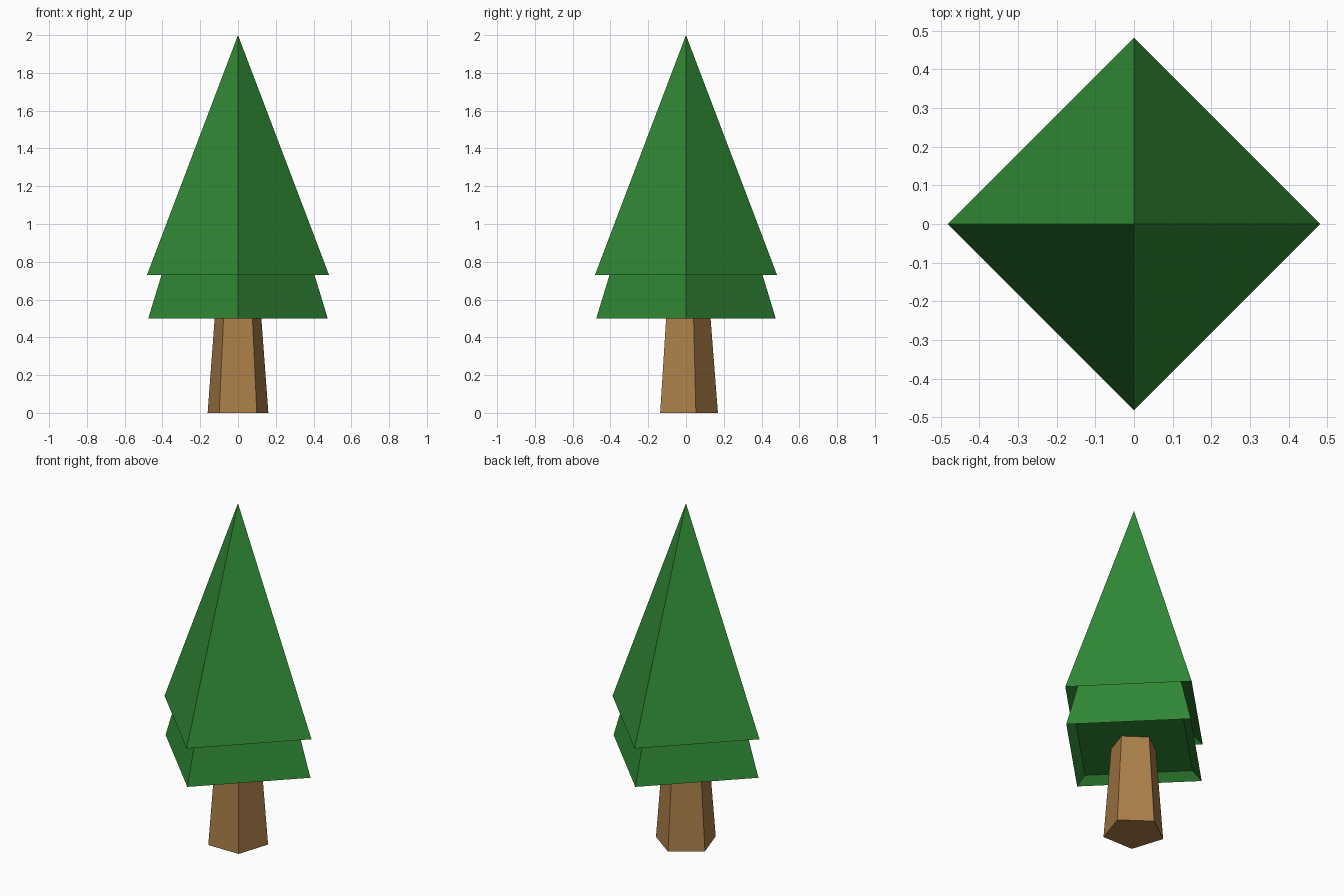
import bpy, bmesh
from math import cos, sin, pi

if "Cube" in bpy.data.objects:
    bpy.data.objects.remove(bpy.data.objects["Cube"])


def make_material(name, rgb):
    mat = bpy.data.materials.new(name)
    mat.diffuse_color = (*rgb, 1)
    mat.use_nodes = True
    mat.node_tree.nodes["Principled BSDF"].inputs["Base Color"].default_value = mat.diffuse_color
    return mat


def lathe(name, profile, sides, start, mat):
    """Sweep (radius, z) points round the z axis with flat sides; radius 0 makes a tip."""
    bm = bmesh.new()
    rings = []
    for r, z in profile:
        if r == 0:
            rings.append([bm.verts.new((0, 0, z))] * sides)
        else:
            angles = [start + 2 * pi * i / sides for i in range(sides)]
            rings.append([bm.verts.new((r * cos(a), r * sin(a), z)) for a in angles])
    for a, b in zip(rings, rings[1:]):
        for i in range(sides):
            j = (i + 1) % sides
            bm.faces.new(dict.fromkeys((a[i], a[j], b[j], b[i])))
    # Flat caps on open ends
    for ring in (rings[0], rings[-1]):
        if len(set(ring)) > 1:
            bm.faces.new(ring)
    bmesh.ops.recalc_face_normals(bm, faces=bm.faces)
    mesh = bpy.data.meshes.new(name)
    bm.to_mesh(mesh)
    bm.free()
    mesh.materials.append(mat)
    obj = bpy.data.objects.new(name, mesh)
    bpy.context.collection.objects.link(obj)
    return obj


bark = make_material("bark", (0.40, 0.21, 0.065))
needles = make_material("needles", (0.03, 0.25, 0.036))

# Five-sided tapering trunk, one corner pointing to the back
lathe("trunk", [(0.169, 0), (0.127, 0.54)], 5, pi / 2, bark)

# Four-sided foliage: skirt and pyramid, each with a recessed underside
lathe("foliage", [(0.41, 0.54), (0.475, 0.5), (0.393, 0.77), (0.482, 0.73), (0, 2)],
      4, 0, needles)
